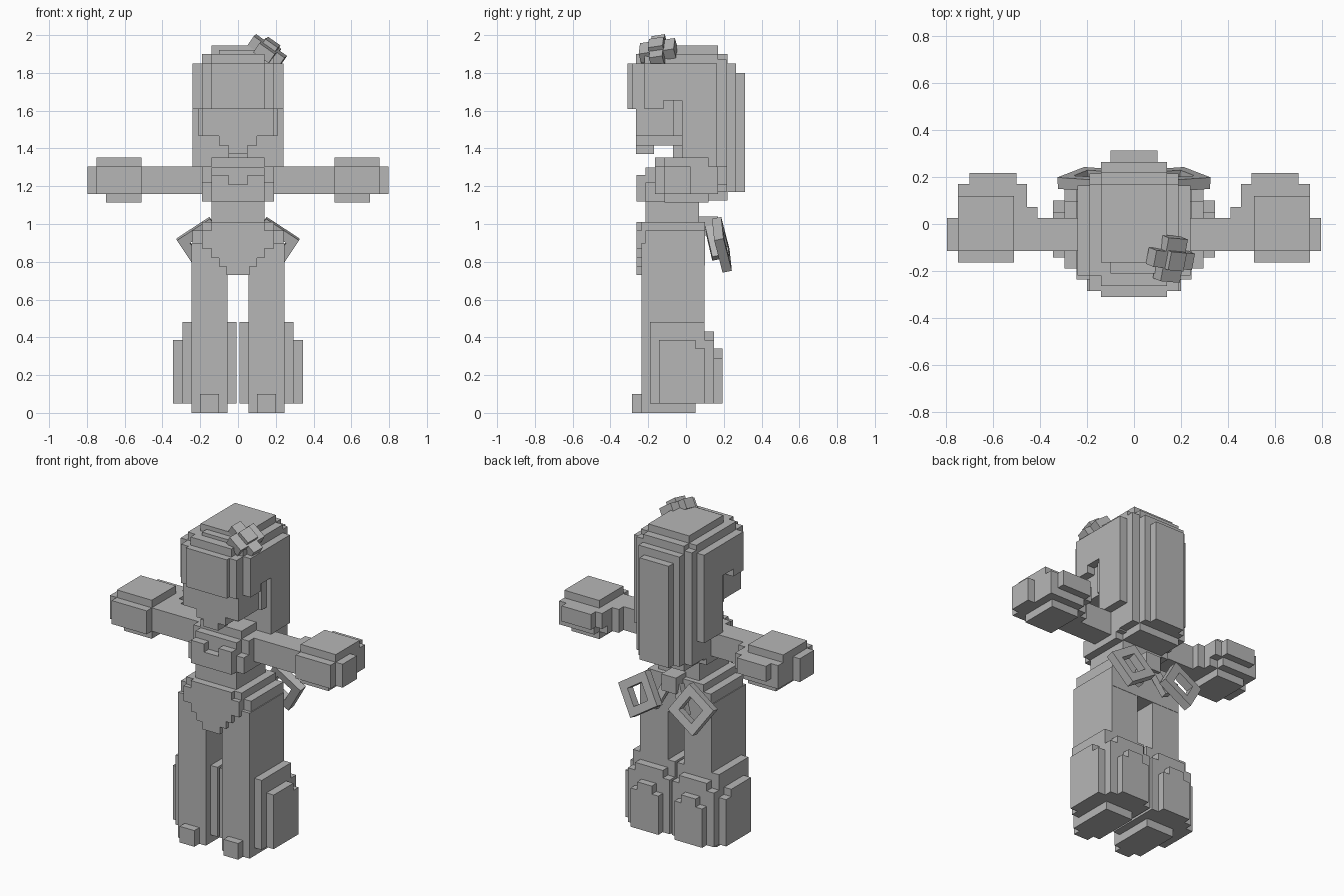
import bpy, bmesh
from math import radians
from mathutils import Matrix, Vector, Euler

cube = bpy.data.objects.get("Cube")
if cube:
    bpy.data.objects.remove(cube, do_unlink=True)

grey = bpy.data.materials.new("plain grey")
grey.use_nodes = True
grey.diffuse_color = (0.47, 0.47, 0.47, 1)
grey.node_tree.nodes["Principled BSDF"].inputs["Base Color"].default_value = (0.47, 0.47, 0.47, 1)


def part(name, boxes, sides=(1,), place=None):
    """One blocky part; each box is (x0, x1, y0, y1, z0, z1)."""
    for s in sides:
        bm = bmesh.new()
        for x0, x1, y0, y1, z0, z1 in boxes:
            size = Vector((x1 - x0, y1 - y0, z1 - z0))
            mid = Vector((s * (x0 + x1) / 2, (y0 + y1) / 2, (z0 + z1) / 2))
            bmesh.ops.create_cube(bm, size=1, matrix=Matrix.Translation(mid) @ Matrix.Diagonal((*size, 1)))
        full = name if len(sides) == 1 else ("left_" if s > 0 else "right_") + name
        mesh = bpy.data.meshes.new(full)
        bm.to_mesh(mesh)
        bm.free()
        mesh.materials.append(grey)
        ob = bpy.data.objects.new(full, mesh)
        bpy.context.collection.objects.link(ob)
        if place:
            ob.matrix_world = place(s)


def centred(name, rows):
    """Symmetric part; each row is (half width, y0, y1, z0, z1)."""
    part(name, [(-h, h, *rest) for h, *rest in rows])


both = (1, -1)

# Head and neck
centred("head", [
    (0.19, -0.265, 0.02, 1.465, 1.85),
    (0.10, -0.265, 0.02, 1.415, 1.47),
    (0.05, -0.265, -0.17, 1.37, 1.42)])
centred("neck", [(0.05, -0.07, 0.02, 1.34, 1.42)])

# Hair: crown, fringe, stepped back and side locks
centred("hair_crown", [
    (0.14, -0.165, 0.17, 1.89, 1.945),
    (0.10, -0.21, 0.17, 1.89, 1.92),
    (0.19, -0.22, 0.17, 1.84, 1.90),
    (0.14, -0.265, 0.22, 1.84, 1.90),
    (0.24, -0.17, 0.12, 1.80, 1.85)])
centred("hair_fringe", [
    (0.14, -0.31, -0.20, 1.61, 1.85),
    (0.19, -0.285, -0.20, 1.61, 1.85)])
centred("hair_back", [
    (0.24, -0.02, 0.165, 1.305, 1.85),
    (0.19, 0.02, 0.215, 1.17, 1.87),
    (0.14, 0.07, 0.22, 1.125, 1.87),
    (0.14, 0.07, 0.265, 1.17, 1.85),
    (0.10, 0.07, 0.312, 1.17, 1.80)])
part("side_lock", [
    (0.18, 0.24, -0.22, 0.02, 1.655, 1.85),
    (0.18, 0.24, -0.22, -0.12, 1.61, 1.66),
    (0.18, 0.21, -0.07, 0.02, 1.465, 1.66)], both)

# Hair ornament: tilted cross of small blocks
part("hair_ornament", [
    (-0.10, 0.10, -0.036, 0.036, -0.03, 0.03),
    (-0.05, 0.05, -0.095, 0.095, -0.03, 0.03),
    (-0.04, 0.04, -0.04, 0.04, -0.03, 0.055)],
    place=lambda s: Matrix.Translation((0.155, -0.148, 1.918))
    @ Euler((radians(10), radians(35), radians(-5))).to_matrix().to_4x4())

# Torso
centred("torso", [
    (0.14, -0.165, 0.17, 1.30, 1.353),
    (0.19, -0.165, 0.10, 1.16, 1.305),
    (0.14, -0.215, 0.07, 0.97, 1.30),
    (0.14, -0.262, -0.20, 1.12, 1.21),
    (0.19, -0.215, 0.07, 1.12, 1.22)])
part("chest_panel", [(0.05, 0.14, -0.262, -0.20, 1.20, 1.26)], both)

# Hips with a stepped front panel
centred("hips", [
    (0.19, -0.235, 0.10, 0.87, 1.01),
    (0.24, -0.215, 0.10, 0.78, 0.965),
    (0.14, -0.215, 0.07, 0.78, 1.05)])
centred("hip_front_panel", [
    (0.19, -0.262, -0.20, 0.87, 0.965),
    (0.14, -0.262, -0.20, 0.82, 1.01),
    (0.10, -0.262, -0.20, 0.775, 0.87),
    (0.06, -0.262, -0.20, 0.73, 0.80)])

# Legs, flared lower legs and toes
part("leg", [(0.055, 0.245, -0.236, 0.098, 0.05, 0.90)], both)
part("lower_leg", [
    (0.008, 0.295, -0.19, 0.098, 0.05, 0.48),
    (0.055, 0.245, -0.19, 0.148, 0.05, 0.432),
    (0.008, 0.295, -0.10, 0.148, 0.05, 0.385),
    (0.055, 0.245, -0.10, 0.192, 0.05, 0.29),
    (0.10, 0.20, -0.10, 0.192, 0.05, 0.34),
    (0.25, 0.345, -0.143, 0.10, 0.05, 0.34),
    (0.25, 0.345, -0.143, 0.05, 0.05, 0.385)], both)
part("foot", [
    (0.055, 0.245, -0.236, 0.05, 0.0, 0.06),
    (0.10, 0.20, -0.285, -0.22, 0.0, 0.10)], both)

# Arms and wide stepped cuffs
part("arm", [(0.15, 0.797, -0.115, 0.025, 1.16, 1.305)], both)
part("cuff", [
    (0.41, 0.75, -0.115, 0.072, 1.16, 1.305),
    (0.455, 0.75, -0.115, 0.12, 1.16, 1.305),
    (0.455, 0.75, -0.115, 0.17, 1.21, 1.305),
    (0.51, 0.75, -0.165, 0.17, 1.16, 1.305),
    (0.50, 0.70, -0.10, 0.217, 1.21, 1.305),
    (0.51, 0.75, -0.115, 0.12, 1.30, 1.352),
    (0.51, 0.70, -0.115, 0.12, 1.113, 1.17)], both)

# Bow at the back: two tilted square loops, a knot and hanging tails
part("bow_loop", [
    (-0.105, 0.105, -0.025, 0.025, 0.055, 0.105),
    (-0.105, 0.105, -0.025, 0.025, -0.105, -0.055),
    (-0.105, -0.055, -0.025, 0.025, -0.06, 0.06),
    (0.055, 0.105, -0.025, 0.025, -0.06, 0.06)], both,
    place=lambda s: Matrix.Translation((s * 0.18, 0.19, 0.89))
    @ Euler((radians(12), 0, radians(-4 * s))).to_matrix().to_4x4()
    @ Matrix.Rotation(radians(34 * s), 4, 'Y'))
centred("bow_knot", [(0.05, 0.07, 0.17, 0.94, 1.04)])
part("bow_tail", [(-0.025, 0.025, -0.02, 0.02, -0.09, 0.09)], both,
     place=lambda s: Matrix.Translation((s * 0.07, 0.14, 0.90))
     @ Euler((radians(12), radians(-25 * s), 0)).to_matrix().to_4x4())
